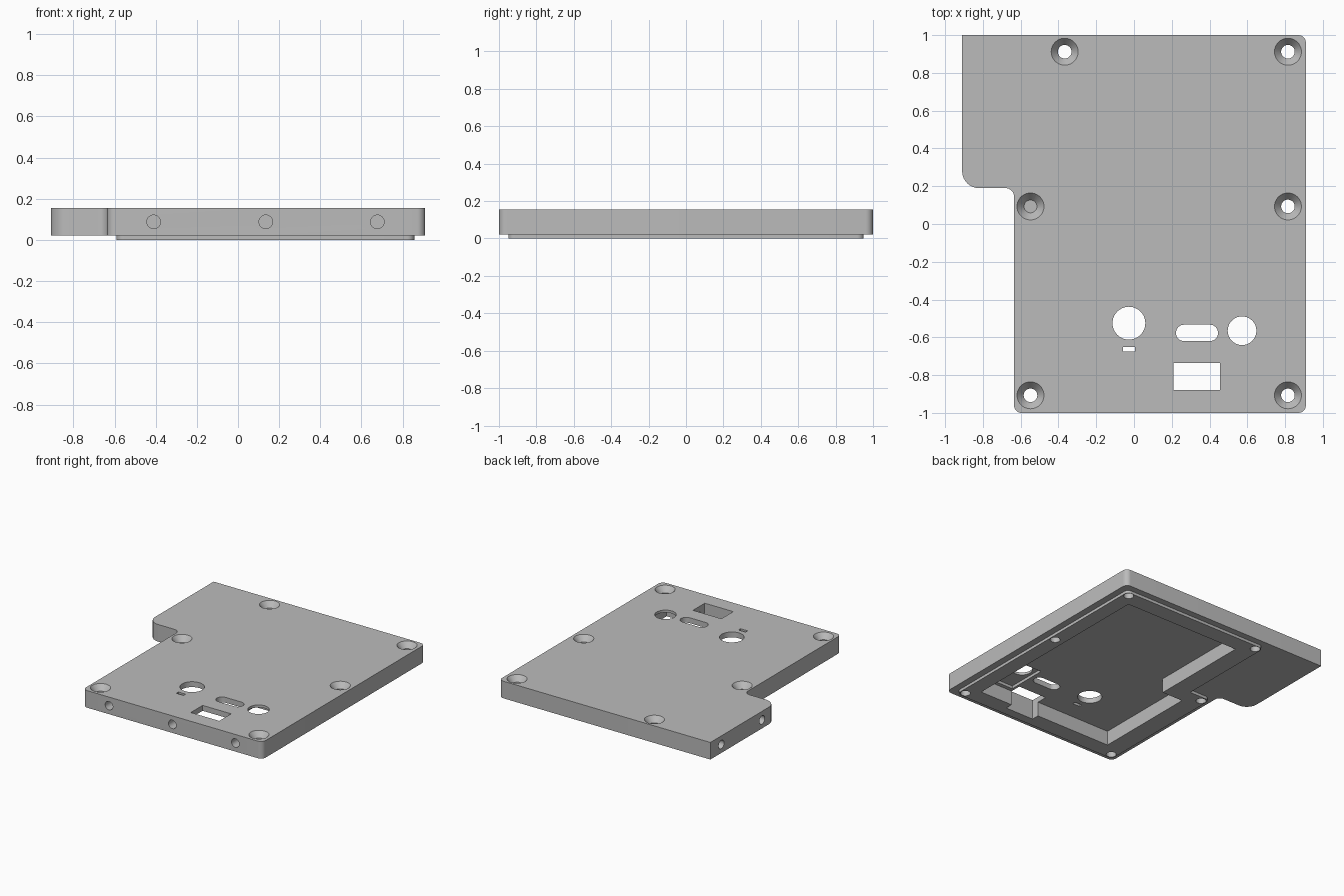
import bpy, bmesh, math
from mathutils import Matrix, Vector

cube = bpy.data.objects.get("Cube")
if cube:
    bpy.data.objects.remove(cube)

grey = bpy.data.materials.new("plain grey")
grey.use_nodes = True
grey.diffuse_color = (0.5, 0.5, 0.5, 1)
grey.node_tree.nodes["Principled BSDF"].inputs["Base Color"].default_value = (0.5, 0.5, 0.5, 1)


def add_object(name, bm):
    bmesh.ops.recalc_face_normals(bm, faces=bm.faces)
    mesh = bpy.data.meshes.new(name)
    bm.to_mesh(mesh)
    bm.free()
    mesh.materials.append(grey)
    obj = bpy.data.objects.new(name, mesh)
    bpy.context.collection.objects.link(obj)
    return obj


def rounded(corners, steps=8):
    """Outline from (x, y, radius) corners, each rounded with an arc."""
    points = []
    for i, (x, y, r) in enumerate(corners):
        c = Vector((x, y))
        a = (Vector(corners[i - 1][:2]) - c).normalized()
        b = (Vector(corners[(i + 1) % len(corners)][:2]) - c).normalized()
        if r == 0:
            points.append(c)
            continue
        # right-angled corner: sweep from one tangent point to the other
        centre = c + (a + b) * r
        for k in range(steps + 1):
            t = k / steps * math.pi / 2
            points.append(centre - b * r * math.cos(t) - a * r * math.sin(t))
    return points


def prism(name, corners, z0, z1):
    bm = bmesh.new()
    face = bm.faces.new([bm.verts.new((p.x, p.y, z0)) for p in rounded(corners)])
    top = bmesh.ops.extrude_face_region(bm, geom=[face])["geom"]
    bmesh.ops.translate(bm, vec=(0, 0, z1 - z0),
                        verts=[v for v in top if isinstance(v, bmesh.types.BMVert)])
    return add_object(name, bm)


def block(name, x0, x1, y0, y1, z0, z1, r=0):
    return prism(name, [(x0, y0, r), (x1, y0, r), (x1, y1, r), (x0, y1, r)], z0, z1)


def cylinder(name, centre, r0, r1, depth, axis="Z"):
    turn = {"Z": Matrix(), "X": Matrix.Rotation(math.pi / 2, 4, "Y"),
            "Y": Matrix.Rotation(math.pi / 2, 4, "X")}[axis]
    bm = bmesh.new()
    bmesh.ops.create_cone(bm, cap_ends=True, segments=40, radius1=r0, radius2=r1,
                          depth=depth, matrix=Matrix.Translation(centre) @ turn)
    return add_object(name, bm)


def combine(target, tool, operation="DIFFERENCE"):
    mod = target.modifiers.new(tool.name, "BOOLEAN")
    mod.operation = operation
    mod.solver = "EXACT"
    mod.object = tool
    bpy.ops.object.select_all(action="DESELECT")
    bpy.context.view_layer.objects.active = target
    target.select_set(True)
    bpy.ops.object.modifier_apply(modifier=mod.name)
    bpy.data.objects.remove(tool)


# Main plate with the side wing
plate = prism("cover_plate", [
    (-0.635, -1, 0.04), (0.91, -1, 0.04), (0.91, 1, 0.04), (-0.91, 1, 0),
    (-0.91, 0.19, 0.09), (-0.635, 0.19, 0.045)], 0.022, 0.155)

# Raised lip underneath
lip = prism("bottom_lip", [
    (-0.59, -0.95, 0.035), (0.857, -0.95, 0.035), (0.857, 0.95, 0.035),
    (-0.41, 0.95, 0.035), (-0.41, 0.138, 0), (-0.59, 0.138, 0.035)], 0, 0.06)
combine(plate, lip, "UNION")

# Stepped pocket underneath, with a thinner patch by the small round opening
pocket = prism("pocket", [
    (-0.44, -0.82, 0), (0.74, -0.82, 0), (0.74, 0.82, 0),
    (-0.26, 0.82, 0), (-0.26, 0.01, 0), (-0.44, 0.01, 0)], -0.1, 0.113)
combine(plate, pocket)
combine(plate, block("thin_patch", 0.475, 0.72, -0.79, -0.47, 0.05, 0.135))

# Openings through the top
combine(plate, cylinder("large_opening", (-0.027, -0.525, 0.1), 0.087, 0.087, 0.4))
combine(plate, cylinder("small_opening", (0.572, -0.565, 0.1), 0.076, 0.076, 0.4))
combine(plate, block("slot", 0.222, 0.445, -0.62, -0.533, -0.1, 0.3, 0.0434))
combine(plate, block("tiny_window", -0.058, 0.004, -0.676, -0.65, -0.1, 0.3))
combine(plate, block("port_window", 0.21, 0.455, -0.88, -0.735, -0.1, 0.3))

# Countersunk screw holes
for x, y in [(-0.367, 0.912), (0.815, 0.912), (-0.548, 0.093),
             (0.815, 0.093), (-0.548, -0.907), (0.815, -0.907)]:
    combine(plate, cylinder("screw_hole", (x, y, 0.1), 0.036, 0.036, 0.4))
    combine(plate, cylinder("countersink", (x, y, 0.135), 0.034, 0.0755, 0.05))

# Blind holes in the front edge and the wing edge
for x in (-0.41, 0.135, 0.677):
    combine(plate, cylinder("front_hole", (x, -1, 0.088), 0.033, 0.033, 0.2, "Y"))
for y in (0.865, 0.365):
    combine(plate, cylinder("wing_hole", (-0.91, y, 0.088), 0.033, 0.033, 0.2, "X"))

bpy.ops.object.shade_smooth_by_angle(angle=math.radians(30))
